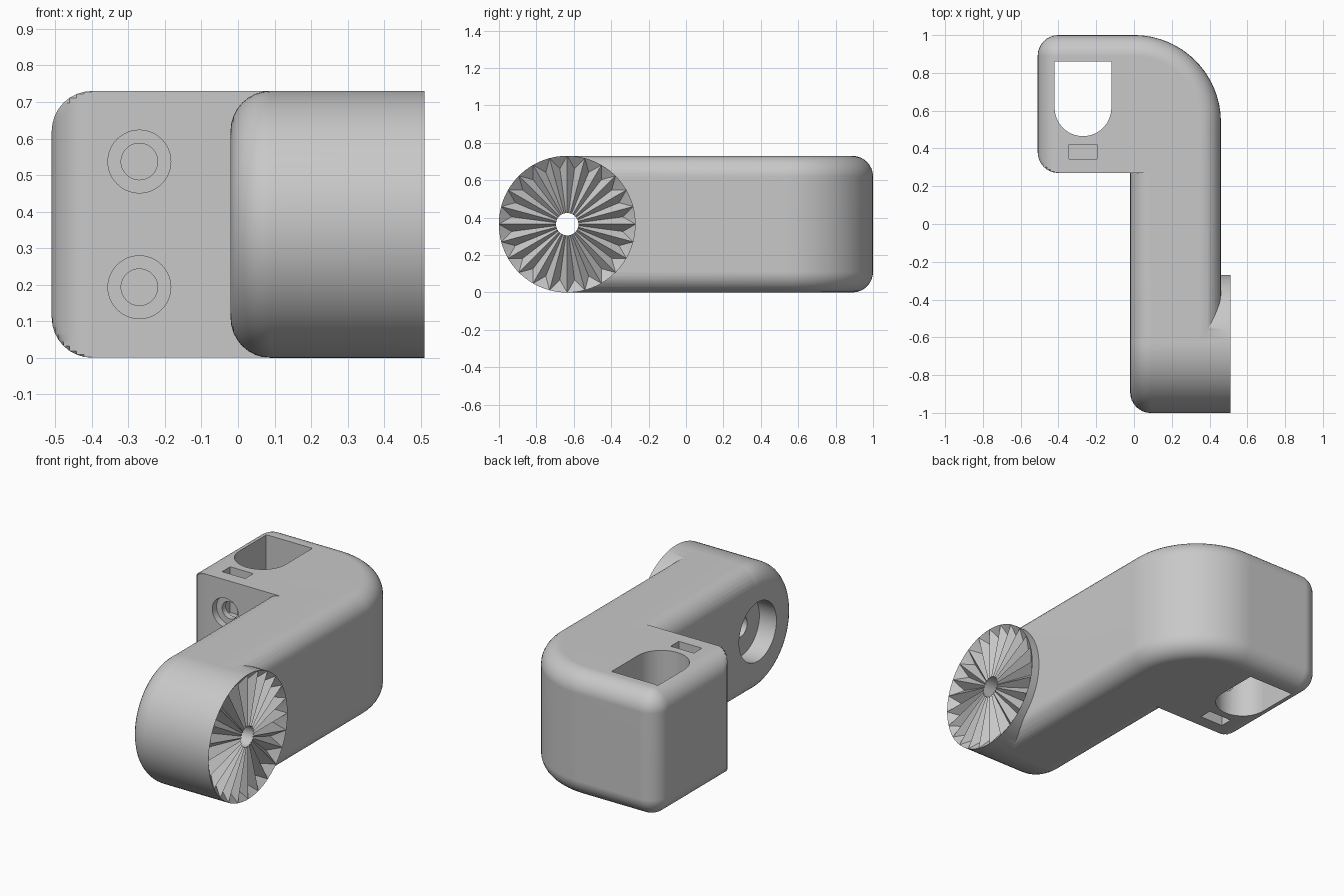
import bpy, bmesh
from math import sin, cos, pi, radians

if "Cube" in bpy.data.objects:
    bpy.data.objects.remove(bpy.data.objects["Cube"], do_unlink=True)

H = 0.73            # overall height
R = H / 2           # barrel radius
F = 0.11            # edge fillet radius
STEPS = 8           # segments per fillet
LEFT, INNER, OUTER, FACE = -0.51, -0.02, 0.46, 0.51
BACK, STEP_Y, AXIS_Y = 1.0, 0.27, -R * 1.74
TEETH = 24
CLAMP_X = -0.27

grey = bpy.data.materials.new("plain grey")
grey.use_nodes = True
grey.diffuse_color = (0.58, 0.58, 0.58, 1)
grey.node_tree.nodes["Principled BSDF"].inputs["Base Color"].default_value = (0.58, 0.58, 0.58, 1)


def make_object(name, bm):
    bmesh.ops.remove_doubles(bm, verts=bm.verts, dist=1e-5)
    bmesh.ops.recalc_face_normals(bm, faces=bm.faces)
    mesh = bpy.data.meshes.new(name)
    bm.to_mesh(mesh)
    bm.free()
    mesh.materials.append(grey)
    ob = bpy.data.objects.new(name, mesh)
    bpy.context.collection.objects.link(ob)
    return ob


def loft(bm, rings):
    """Skin closed rings of equal point count; returns the vertex rings."""
    vr = [[bm.verts.new(p) for p in ring] for ring in rings]
    for a, b in zip(vr, vr[1:]):
        for i in range(len(a)):
            j = (i + 1) % len(a)
            bm.faces.new((a[i], a[j], b[j], b[i]))
    return vr


def arc(cx, cy, r, a0, a1, n):
    return [(cx + r * cos(radians(a0 + (a1 - a0) * i / n)),
             cy + r * sin(radians(a0 + (a1 - a0) * i / n))) for i in range(n + 1)]


def prism(name, ring, axis, start, end):
    """Closed prism of a 2D ring along axis 0, 1 or 2."""
    def place(p, s):
        c = list(p)
        c.insert(axis, s)
        return c
    bm = bmesh.new()
    a, b = loft(bm, [[place(p, s) for p in ring] for s in (start, end)])
    bm.faces.new(a)
    bm.faces.new(b)
    return make_object(name, bm)


def combine(ob, other, operation):
    mod = ob.modifiers.new("combine", "BOOLEAN")
    mod.operation, mod.solver, mod.object = operation, "EXACT", other
    bpy.context.view_layer.objects.active = ob
    bpy.ops.object.modifier_apply(modifier=mod.name)
    bpy.data.objects.remove(other, do_unlink=True)


# Elbow body: plan outline, inset layer by layer to round top and bottom edges
def outline(d):
    pts = [(OUTER - d, AXIS_Y)]
    pts += arc(0, BACK - OUTER, OUTER - d, 0, 90, 3 * STEPS)
    pts += arc(LEFT + F, BACK - F, F - d, 90, 180, STEPS)
    pts += [(max(x, LEFT + d), y)
            for x, y in arc(LEFT + F, STEP_Y + F, F, 180, 270, STEPS)]
    return pts + [(INNER + d, STEP_Y), (INNER + d, AXIS_Y)]


layers = []
for k in range(STEPS + 1):
    t = pi / 2 * k / STEPS
    layers.append((F * (1 - sin(t)), F * (1 - cos(t))))
layers += [(d, H - z) for d, z in reversed(layers)]
bm = bmesh.new()
rings = loft(bm, [[(x, y, z) for x, y in outline(d)] for d, z in layers])
bm.faces.new(rings[0])
bm.faces.new(rings[-1])
body = make_object("elbow_bracket", bm)

# Barrel across the arm end: rounded inner rim, radial teeth on the outer face
GAP = 0.0005        # keeps the barrel just proud of the arm
PER = 4             # rim segments per tooth
bm = bmesh.new()


def barrel_point(x, r, a):
    return (x, AXIS_Y + r * cos(a), R + r * sin(a))


profile = []
for k in range(STEPS + 1):
    t = pi / 2 * k / STEPS
    profile.append((INNER - GAP + F * (1 - cos(t)), R + GAP - F * (1 - sin(t))))
profile.append((FACE, R + GAP))
count = TEETH * PER
rings = loft(bm, [[barrel_point(x, r, 2 * pi * i / count) for i in range(count)]
                  for x, r in profile])
bm.faces.new(rings[0])
rim = rings[-1]
hub = bm.verts.new(barrel_point(FACE, 0, 0))
for tooth in range(TEETH):
    valley = bm.verts.new(barrel_point(FACE - 0.05, 0.30, 2 * pi * (tooth + 0.5) / TEETH))
    edge = [rim[(tooth * PER + j) % count] for j in range(PER + 1)]
    bm.faces.new((hub, edge[0], valley))
    bm.faces.new((hub, valley, edge[-1]))
    for p, q in zip(edge, edge[1:]):
        bm.faces.new((valley, p, q))
combine(body, make_object("toothed_barrel", bm), "UNION")


# Holes and pockets
def circle(cx, cy, r, n=48):
    return arc(cx, cy, r, 0, 360, n)[:-1]


def rect(x0, x1, y0, y1):
    return [(x0, y0), (x1, y0), (x1, y1), (x0, y1)]


cutters = [
    prism("axle_hole", circle(AXIS_Y, R, 0.06), 0, -0.2, 0.7),
    prism("bolt_head_pocket", circle(AXIS_Y, R, 0.173), 0, -0.2, INNER + 0.11),
    prism("rail_slot", [(-0.12, 0.86), (-0.42, 0.86)]
          + arc(CLAMP_X, 0.615, 0.15, 180, 360, 32), 2, -0.2, H + 0.2),
]
for side in (-1, 1):
    z = R + side * 0.172
    cutters += [
        prism("screw_bore", circle(CLAMP_X, z, 0.05), 1, 0.2, 0.55),
        prism("screw_counterbore", circle(CLAMP_X, z, 0.086), 1, 0.2, STEP_Y + 0.04),
        prism("nut_pocket", rect(CLAMP_X - 0.075, CLAMP_X + 0.075, 0.345, 0.42),
              2, z - side * 0.075, R + side * 0.6),
    ]
for cutter in cutters:
    combine(body, cutter, "DIFFERENCE")

# Smooth fillets, crisp edges
bpy.ops.object.select_all(action="DESELECT")
body.select_set(True)
bpy.context.view_layer.objects.active = body
bpy.ops.object.shade_smooth_by_angle(angle=radians(30))
normals = body.modifiers.new("flat_face_normals", "WEIGHTED_NORMAL")
normals.keep_sharp = True
